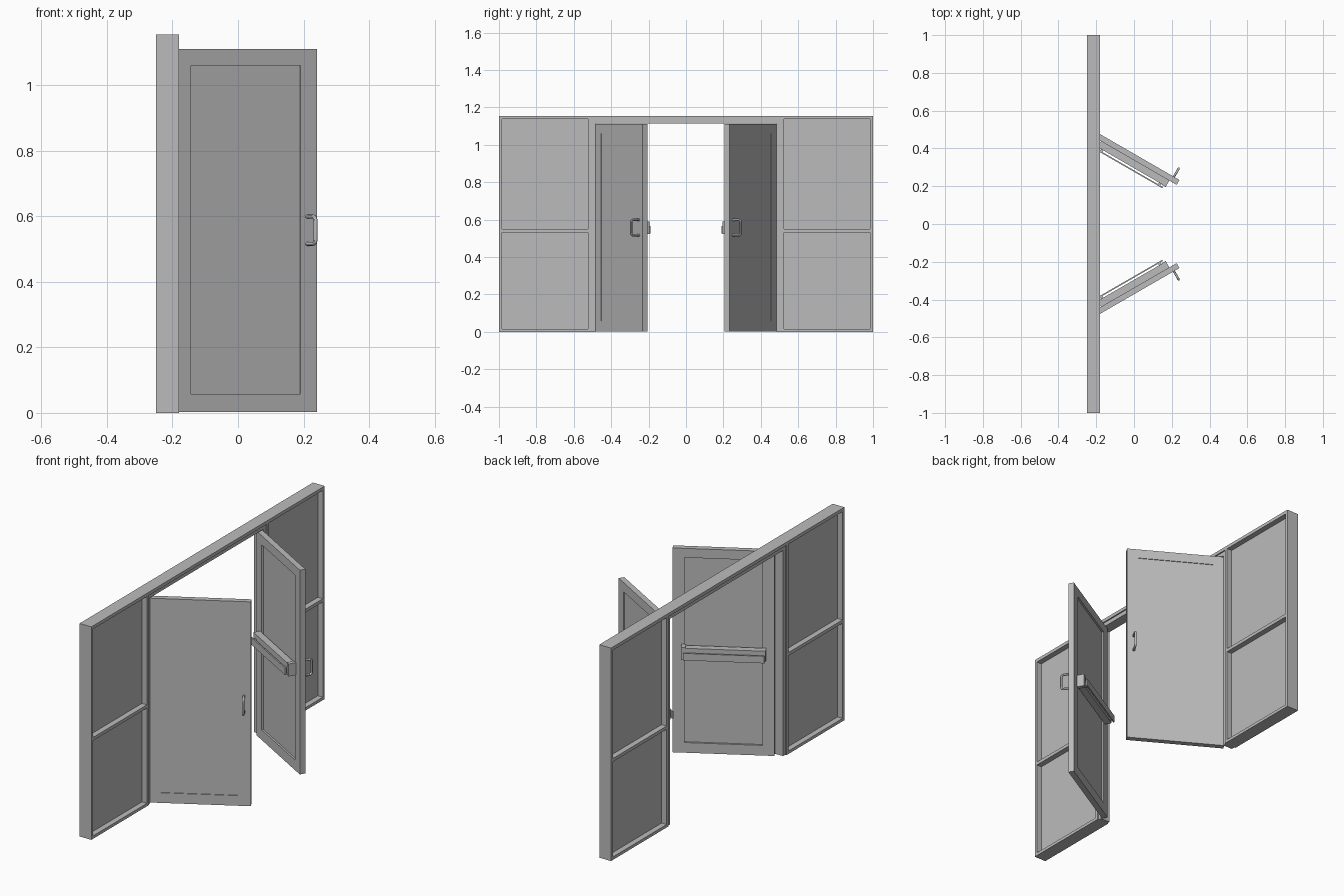
import bpy, bmesh, math
from mathutils import Vector

cube = bpy.data.objects.get("Cube")
if cube:
    bpy.data.objects.remove(cube, do_unlink=True)

grey = bpy.data.materials.new("plain_grey")
grey.use_nodes = True
GREY = (0.5, 0.5, 0.5, 1)
grey.diffuse_color = GREY
grey.node_tree.nodes["Principled BSDF"].inputs["Base Color"].default_value = GREY


def finish(name, bm):
    bmesh.ops.recalc_face_normals(bm, faces=bm.faces)
    mesh = bpy.data.meshes.new(name)
    bm.to_mesh(mesh)
    bm.free()
    mesh.materials.append(grey)
    ob = bpy.data.objects.new(name, mesh)
    bpy.context.collection.objects.link(ob)
    return ob


def boxes(name, spans, place=lambda p: p):
    """One object from boxes given as (x0, x1, y0, y1, z0, z1)."""
    bm = bmesh.new()
    for x0, x1, y0, y1, z0, z1 in spans:
        vs = bmesh.ops.create_cube(bm, size=1)["verts"]
        for v in vs:
            v.co = place(Vector((x0 + (x1 - x0) * (v.co.x + .5),
                                 y0 + (y1 - y0) * (v.co.y + .5),
                                 z0 + (z1 - z0) * (v.co.z + .5))))
    return finish(name, bm)


def ring(bm, outer, inner, n0, n1):
    """Rectangular frame in the x-z plane, from depth n0 to n1."""
    def loop(r, n):
        a, b, c, d = r
        return [bm.verts.new((u, n, z)) for u, z in ((a, c), (b, c), (b, d), (a, d))]
    loops = [loop(outer, n0), loop(inner, n0), loop(inner, n1), loop(outer, n1)]
    for k in range(4):
        p, q = loops[k], loops[(k + 1) % 4]
        for i in range(4):
            j = (i + 1) % 4
            bm.faces.new((p[i], p[j], q[j], q[i]))


# Wall frame sizes
BACK, FRONT, TOP = -0.25, -0.18, 1.155
RAIL = 0.016

boxes("header_beam", [(BACK, FRONT, -1, 1, 1.137, TOP)])
boxes("door_frame_header", [(-0.243, -0.187, -0.505, 0.505, 1.115, 1.137)])

for s, side in ((1, "left"), (-1, "right")):
    def mirror(p, s=s):
        return Vector((p.x, s * p.y, p.z))

    # Side bay: posts, rails, thin sunken panel
    boxes(side + "_bay_frame", [
        (BACK, FRONT, 1 - RAIL, 1, 0, 1.137),
        (BACK, FRONT, 0.505, 0.523, 0, 1.137),
        (BACK, FRONT, 0.523, 1 - RAIL, 0, RAIL),
        (BACK, FRONT, 0.523, 1 - RAIL, 0.532, 0.55)], mirror)
    boxes(side + "_bay_panels", [
        (-0.22, -0.21, 0.523, 1 - RAIL, RAIL, 0.532),
        (-0.22, -0.21, 0.523, 1 - RAIL, 0.55, 1.137)], mirror)
    boxes(side + "_door_jamb", [(-0.243, -0.187, 0.485, 0.505, 0, 1.115)], mirror)

    # Door space: x along the leaf from the hinge, y towards the inside, z up
    c30, s30 = math.cos(math.radians(30)), 0.5

    def swing(p, s=s):
        return Vector((-0.194 + p.x * c30 - p.y * s30,
                       s * (0.484 - p.x * s30 - p.y * c30), p.z))

    bm = bmesh.new()
    ring(bm, (0, 0.502, 0.002, 1.11), (0.058, 0.444, 0.057, 1.06), 0, 0.03)
    for v in bm.verts:
        v.co = swing(v.co)
    finish(side + "_door_leaf_frame", bm)
    boxes(side + "_door_panel", [(0.058, 0.444, 0.004, 0.02, 0.057, 1.06)], swing)

    # Push bar on the inside: base rail, end cap, raised pad on two short arms
    boxes(side + "_push_bar_base", [(0.04, 0.435, 0.03, 0.066, 0.527, 0.585),
                                    (0.435, 0.457, 0.03, 0.069, 0.522, 0.59)], swing)
    boxes(side + "_push_bar_pad", [(0.045, 0.445, 0.076, 0.083, 0.527, 0.565),
                                   (0.06, 0.075, 0.066, 0.076, 0.532, 0.56),
                                   (0.415, 0.43, 0.066, 0.076, 0.532, 0.56)], swing)

    # Pull handle on the outside: round bar swept along a rounded bracket path
    path = [(0, 0.516), (-0.038, 0.516)]
    for zc, a0 in ((0.528, -90), (0.587, 0)):
        for k in range(1, 6):
            a = math.radians(a0 + 90 * k / 6)
            path.append((-0.038 - 0.012 * math.cos(a), zc + 0.012 * math.sin(a)))
        if a0 < 0:
            path += [(-0.05, 0.528), (-0.05, 0.587)]
    path += [(-0.038, 0.599), (0, 0.599)]
    bm = bmesh.new()
    rows = []
    for i, (n, z) in enumerate(path):
        a, b = path[max(i - 1, 0)], path[min(i + 1, len(path) - 1)]
        t = Vector((0, b[0] - a[0], b[1] - a[1])).normalized()
        across = Vector((0, -t.z, t.y))
        rows.append([])
        for k in range(12):
            w = math.tau * k / 12
            p = Vector((0.468, n, z)) + 0.006 * (across * math.cos(w) + Vector((math.sin(w), 0, 0)))
            rows[-1].append(bm.verts.new(swing(p)))
    for p, q in zip(rows, rows[1:]):
        for k in range(12):
            bm.faces.new((p[k], p[k - 1], q[k - 1], q[k]))
    bm.faces.new(rows[0])
    bm.faces.new(rows[-1])
    handle = finish(side + "_pull_handle", bm)
    bpy.ops.object.select_all(action="DESELECT")
    handle.select_set(True)
    bpy.context.view_layer.objects.active = handle
    bpy.ops.object.shade_smooth_by_angle()
